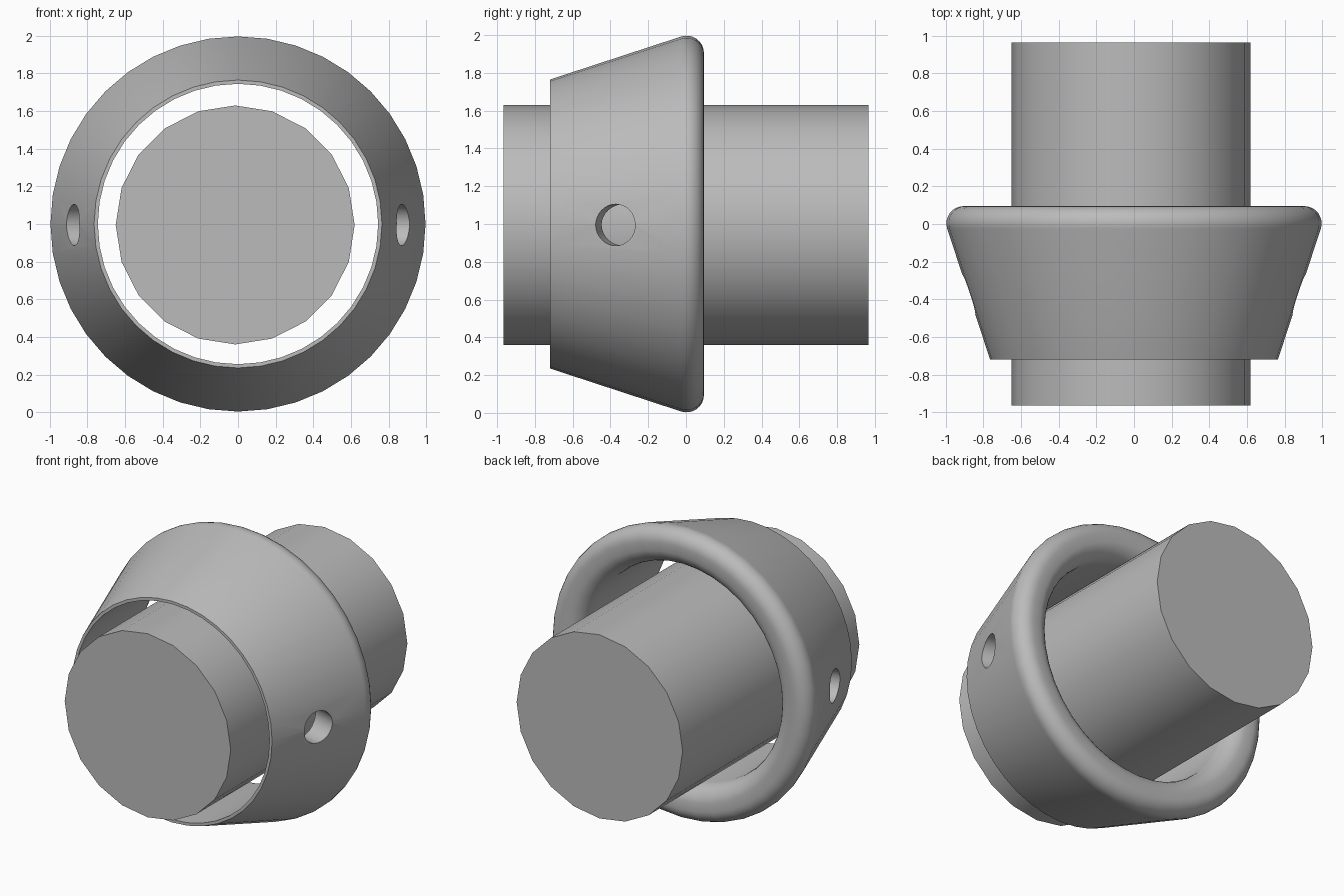
import bpy, math
from math import sin, cos, pi, radians
from mathutils import Vector

if "Cube" in bpy.data.objects:
    bpy.data.objects.remove(bpy.data.objects["Cube"])

grey = bpy.data.materials.new("plain grey")
grey.diffuse_color = (0.5, 0.5, 0.5, 1)
grey.use_nodes = True
grey.node_tree.nodes["Principled BSDF"].inputs["Base Color"].default_value = (0.5, 0.5, 0.5, 1)


def cylinder(name, radius, depth, location, rotation, sides):
    bpy.ops.mesh.primitive_cylinder_add(vertices=sides, radius=radius, depth=depth,
                                        location=location, rotation=rotation)
    obj = bpy.context.object
    obj.name = name
    obj.data.materials.append(grey)
    return obj


def smooth(obj, angle):
    bpy.ops.object.select_all(action="DESELECT")
    obj.select_set(True)
    bpy.context.view_layer.objects.active = obj
    bpy.ops.object.shade_smooth_by_angle(angle=radians(angle))


# Solid shaft running front to back
shaft = cylinder("shaft", 0.635, 1.93, (-0.015, 0, 0.995), (pi / 2, 0, 0), 20)
smooth(shaft, 30)

# Collar section as (radius, y): thin front lip, flared wall, rounded rear bead
profile = [(0.745, -0.72), (0.765, -0.72)]
for i in range(9):
    a = radians(-18 + i * 108 / 8)
    profile.append((0.905 + 0.092 * cos(a), 0.003 + 0.092 * sin(a)))
for i in range(1, 9):
    a = radians(90 + i * 90 / 8)
    profile.append((0.87 + 0.125 * cos(a), -0.03 + 0.125 * sin(a)))

# Lathe the section around the shaft axis
SIDES = 40
n = len(profile)
verts, faces = [], []
for s in range(SIDES):
    a = 2 * pi * s / SIDES
    verts += [(r * sin(a), y, 1 + r * cos(a)) for r, y in profile]
    for k in range(n):
        t, k2 = (s + 1) % SIDES, (k + 1) % n
        faces.append((s * n + k, s * n + k2, t * n + k2, t * n + k))
mesh = bpy.data.meshes.new("collar")
mesh.from_pydata(verts, [], faces)
mesh.materials.append(grey)
collar = bpy.data.objects.new("collar", mesh)
bpy.context.collection.objects.link(collar)
bpy.context.view_layer.objects.active = collar
collar.select_set(True)
bpy.ops.object.mode_set(mode="EDIT")
bpy.ops.mesh.select_all(action="SELECT")
bpy.ops.mesh.normals_make_consistent(inside=False)
bpy.ops.object.mode_set(mode="OBJECT")

# Side holes drilled square to the flared wall
for side, label in ((1, "left"), (-1, "right")):
    axis = Vector((side * cos(radians(17.7)), -sin(radians(17.7)), 0))
    cutter = cylinder(label + "_hole_cutter", 0.11, 0.5, (side * 0.88, -0.375, 0.995),
                      axis.to_track_quat("Z", "Y").to_euler(), 32)
    cutter.hide_render = True
    cutter.hide_set(True)
    cut = collar.modifiers.new(label + "_hole", "BOOLEAN")
    cut.operation = "DIFFERENCE"
    cut.solver = "EXACT"
    cut.object = cutter

# Apply the cuts before shading, then drop the cutters
bpy.ops.object.select_all(action="DESELECT")
collar.select_set(True)
bpy.context.view_layer.objects.active = collar
for name in [m.name for m in collar.modifiers]:
    bpy.ops.object.modifier_apply(modifier=name)
for label in ("left", "right"):
    bpy.data.objects.remove(bpy.data.objects[label + "_hole_cutter"])
smooth(collar, 35)
